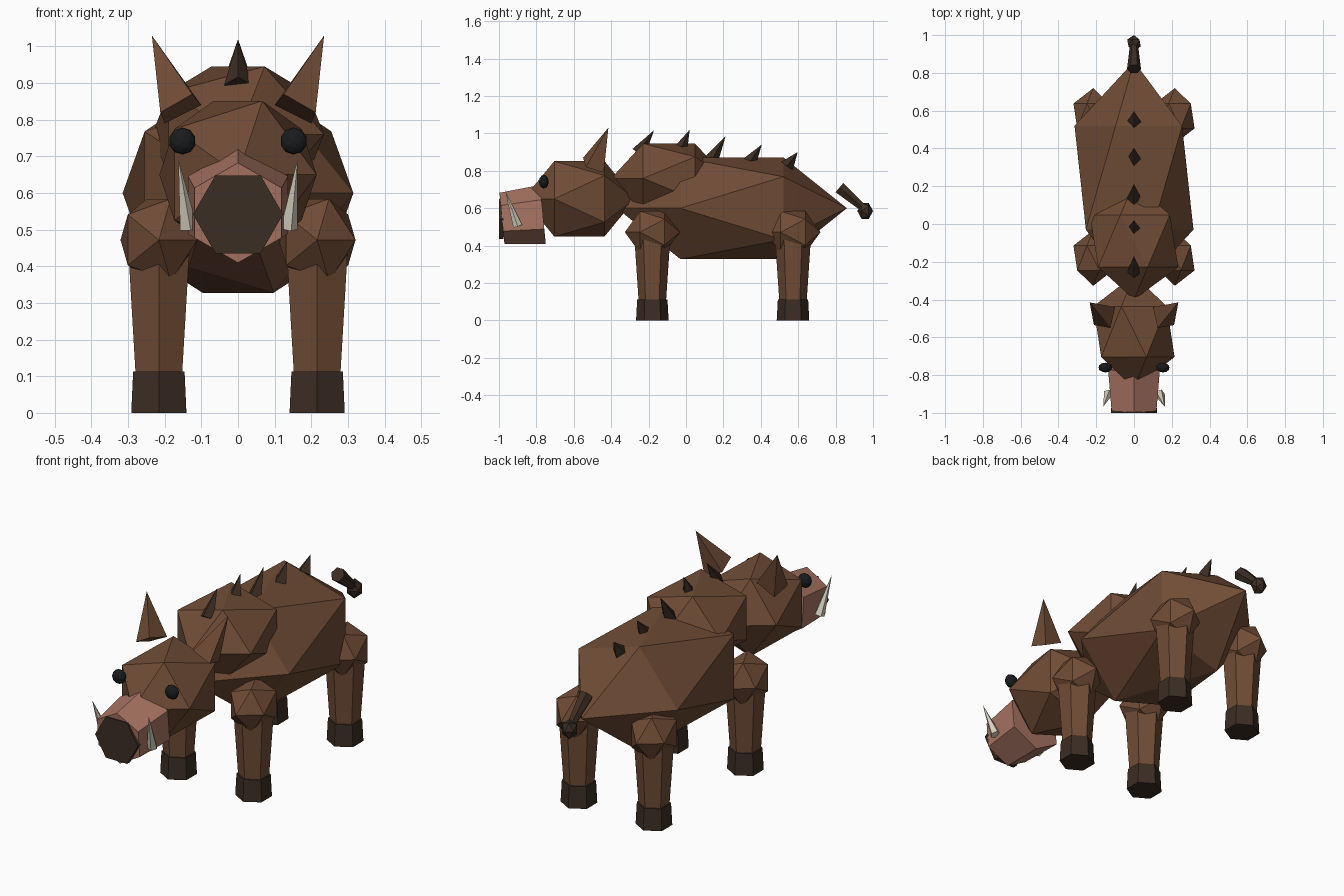
import bpy, bmesh, math
from mathutils import Vector, Matrix

if "Cube" in bpy.data.objects:
    bpy.data.objects.remove(bpy.data.objects["Cube"])


def material(name, rgb):
    m = bpy.data.materials.new(name)
    m.diffuse_color = (*rgb, 1)
    m.use_nodes = True
    m.node_tree.nodes["Principled BSDF"].inputs["Base Color"].default_value = m.diffuse_color
    return m


HIDE = material("brown_hide", (0.162, 0.072, 0.036))
DARK = material("dark_horn", (0.044, 0.026, 0.017))
PINK = material("snout_pink", (0.40, 0.178, 0.125))
IVORY = material("ivory", (0.68, 0.64, 0.53))
BLACK = material("eye_black", (0.010, 0.011, 0.012))


def finish(bm, name, mat):
    bmesh.ops.recalc_face_normals(bm, faces=bm.faces)
    me = bpy.data.meshes.new(name)
    bm.to_mesh(me)
    bm.free()
    me.materials.append(mat)
    ob = bpy.data.objects.new(name, me)
    bpy.context.collection.objects.link(ob)
    return ob


def lump(name, loc, radii, mat, sub=1):
    """Faceted ball with its poles along y."""
    bm = bmesh.new()
    bmesh.ops.create_icosphere(bm, subdivisions=sub, radius=1)
    bm.transform(Matrix.Translation(loc) @ Matrix.Diagonal((*radii, 1))
                 @ Matrix.Rotation(math.pi / 2, 4, 'X'))
    return finish(bm, name, mat)


def taper(name, a, b, ra, rb, sides, mat, spin=0.0):
    """Cone or tapered prism from point a to point b."""
    a, b = Vector(a), Vector(b)
    axis = (b - a).normalized()
    side = Vector((1, 0, 0))
    side = (side - axis * side.dot(axis)).normalized()
    up = axis.cross(side)
    bm = bmesh.new()
    rings = []
    for c, r in ((a, ra), (b, rb)):
        if r == 0:
            rings.append([bm.verts.new(c)] * sides)
            continue
        angles = [spin + math.tau * i / sides for i in range(sides)]
        rings.append([bm.verts.new(c + side * (r * math.cos(t)) + up * (r * math.sin(t)))
                      for t in angles])
        bm.faces.new(rings[-1])
    for i in range(sides):
        j = (i + 1) % sides
        quad = [rings[0][i], rings[0][j], rings[1][j], rings[1][i]]
        bm.faces.new(list(dict.fromkeys(quad)))
    return finish(bm, name, mat)


def hull(name, pts, mat):
    bm = bmesh.new()
    for p in pts:
        bm.verts.new(p)
    bmesh.ops.convex_hull(bm, input=bm.verts)
    return finish(bm, name, mat)


# main masses
lump("body", (0, 0.245, 0.6), (0.352, 0.615, 0.32), HIDE)
lump("shoulder_hump", (0, -0.09, 0.76), (0.262, 0.31, 0.218), HIDE)
lump("head", (0, -0.57, 0.65), (0.24, 0.30, 0.237), HIDE)

# snout and nose disc
taper("snout", (0, -0.765, 0.567), (0, -0.984, 0.546), 0.158, 0.137, 6, PINK, math.pi / 6)
taper("nose_disc", (0, -0.975, 0.542), (0, -1.0, 0.542), 0.123, 0.123, 6, DARK)

# paired parts
for s, tag in ((-1, "left"), (1, "right")):
    lump("eye_" + tag, (s * 0.152, -0.76, 0.742), (0.037, 0.026, 0.037), BLACK, 2)
    taper("tusk_" + tag, (s * 0.137, -0.9, 0.505), (s * 0.163, -0.967, 0.695),
          0.026, 0, 5, IVORY)
    ear = [(0.235, -0.415, 1.03), (0.125, -0.55, 0.87), (0.212, -0.535, 0.82),
           (0.20, -0.44, 0.79), (0.10, -0.44, 0.84)]
    hull("ear_" + tag, [(s * x, y, z) for x, y, z in ear], HIDE)
    for y, end in ((-0.18, "front"), (0.572, "back")):
        x = s * 0.216
        part = end + "_" + tag
        lump("leg_joint_" + part, (x, y, 0.472), (0.117, 0.147, 0.132), HIDE)
        taper("leg_" + part, (x, y, 0.1), (x, y, 0.5), 0.073, 0.10, 6, HIDE, math.pi / 6)
        taper("hoof_" + part, (x, y, 0), (x, y, 0.113), 0.087, 0.081, 6, DARK, math.pi / 6)

# row of bristles along the spine
bristles = [(-0.255, 0.895, -0.17, 1.018), (-0.03, 0.91, 0.02, 1.02),
            (0.135, 0.855, 0.212, 0.985), (0.34, 0.845, 0.405, 0.94),
            (0.54, 0.825, 0.597, 0.90)]
for i, (y, z, ty, tz) in enumerate(bristles):
    taper("bristle_%d" % (i + 1), (0, y, z), (0, ty, tz), 0.038, 0, 4, DARK)

# tail with a tuft
taper("tail", (0, 0.82, 0.71), (0, 0.96, 0.59), 0.037, 0.02, 6, DARK)
lump("tail_tuft", (0, 0.958, 0.585), (0.04, 0.042, 0.05), DARK)
